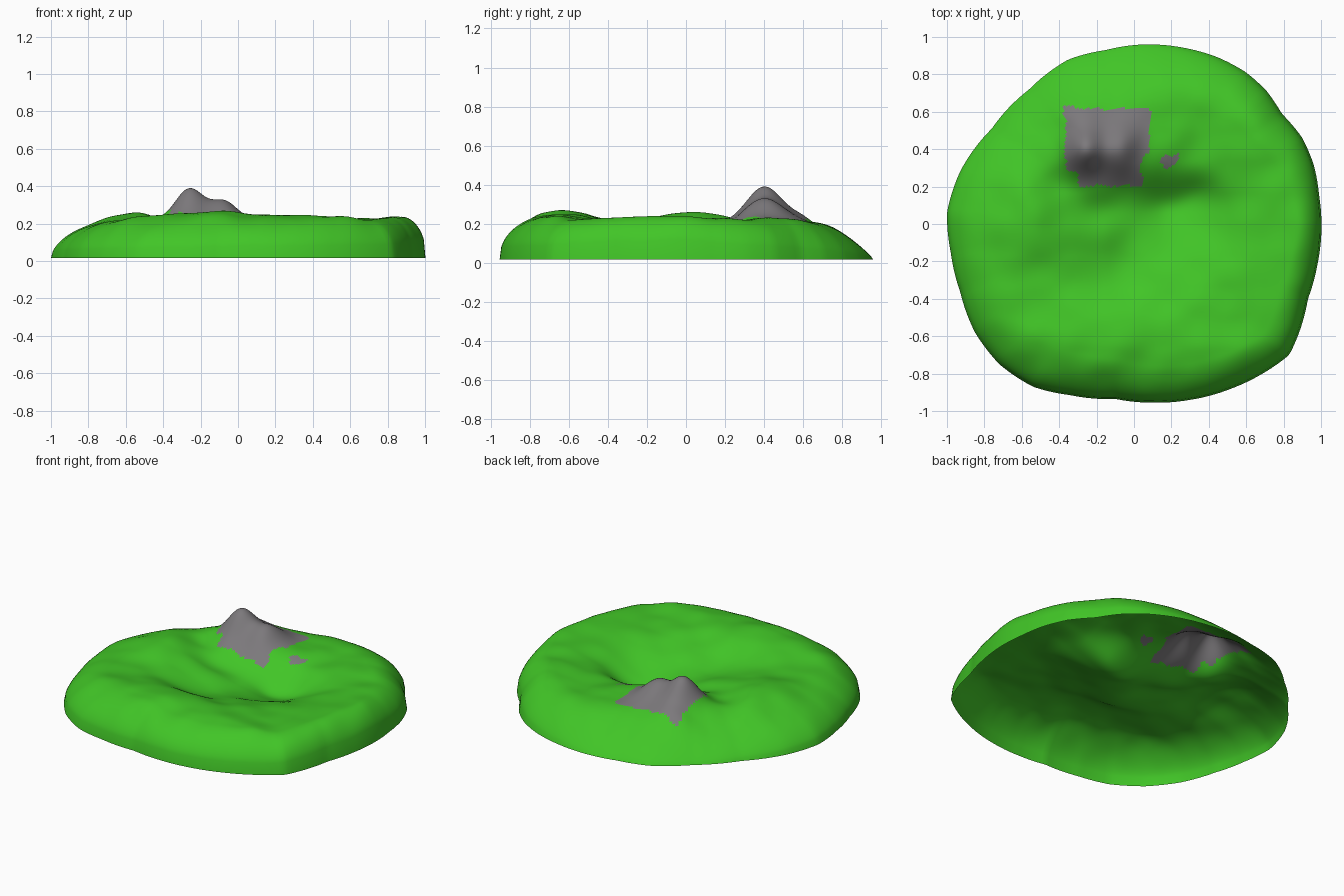
import bpy, bmesh, math
from mathutils import Vector, noise

if "Cube" in bpy.data.objects:
    bpy.data.objects.remove(bpy.data.objects["Cube"])

SEGMENTS, RINGS = 240, 64

# Shoreline seen from above, anticlockwise
SHORE = [(1, -.08), (.99, .15), (.96, .32), (.9, .46), (.79, .59), (.71, .71), (.6, .81), (.45, .89),
         (.25, .945), (.05, .96), (-.15, .93), (-.35, .88), (-.56, .72), (-.76, .51),
         (-.93, .28), (-1, .06), (-.98, -.15), (-.93, -.36), (-.85, -.58), (-.72, -.75),
         (-.54, -.87), (-.34, -.915), (-.1, -.935), (.1, -.955), (.3, -.94), (.52, -.88), (.67, -.81),
         (.83, -.7), (.89, -.56), (.93, -.4), (.98, -.22)]
# Width and sharpness of the bank every 45 degrees, starting at +x
BANK = [(.13, .33), (.24, .5), (.42, .85), (.42, .8), (.36, .52), (.26, .47), (.2, .42), (.18, .42)]
# Hills and dips: x, y, height, spread in x, spread in y
HILLS = [(-.26, .40, .155, .075, .085), (-.07, .40, .085, .065, .09), (-.18, .42, .025, .2, .17),
         (-.33, .60, .04, .1, .06), (-.38, .22, -.025, .08, .07),
         (-.55, .02, .045, .12, .14), (-.12, -.60, .055, .26, .13), (.85, -.2, .025, .12, .3),
         (.42, -.66, .025, .15, .1), (-.2, .08, -.035, .13, .08), (-.08, -.25, -.07, .18, .12),
         (.3, .15, -.06, .14, .08), (.4, -.03, -.035, .13, .12),
         (.35, .42, -.02, .13, .15), (.65, .5, .02, .13, .13)]
BASIN = (.15, .06)


def bell(d, s):
    return math.exp(-d * d / (2 * s * s))


def ring_lerp(table, angle):
    """Interpolate a closed list of (angle, value) pairs."""
    for (a, va), (b, vb) in zip(table, table[1:]):
        if a <= angle <= b:
            return va + (vb - va) * (angle - a) / (b - a)
    return table[-1][1]


def closed(pairs):
    pairs = sorted(pairs)
    (a0, v0), (a1, v1) = pairs[0], pairs[-1]
    return [(a1 - math.tau, v1)] + pairs + [(a0 + math.tau, v0)]


shore = closed([(math.atan2(y, x) % math.tau, math.hypot(x, y)) for x, y in SHORE])
widths = closed([(i * math.pi / 4, b[0]) for i, b in enumerate(BANK)])
powers = closed([(i * math.pi / 4, b[1]) for i, b in enumerate(BANK)])


def height(x, y, inland, width, power):
    h = .214
    for hx, hy, amount, sx, sy in HILLS:
        h += amount * bell(x - hx, sx) * bell(y - hy, sy)
    dx, dy = x - BASIN[0], y - BASIN[1]
    h -= .125 * bell(dx, .19) * bell(dy, .12 if dy > 0 else .18)
    h += .012 * noise.noise(Vector((x * 6, y * 6, 3)))
    t = min(inland / width, 1)
    return max(0, .015 + math.sin(t * math.pi / 2) ** power * (h - .015))


def is_rock(p):
    n = .025 * noise.noise(Vector((p.x * 14, p.y * 14, 7)))
    x, y = p.x + n, p.y - n
    peak = -.37 < x < .085 and .2 < y < .62
    peak = peak and not (x < -.3 and y < .29) and not (x > .04 and y < .37)
    outcrop = .15 < x < .25 and .31 < y < .37
    return peak or outcrop


# Island shell, open underneath
bm = bmesh.new()
rings = []
for k in range(1, RINGS + 1):
    frac = math.sin(k / RINGS * math.pi / 2) * .4 + k / RINGS * .6
    ring = []
    for i in range(SEGMENTS):
        a = i / SEGMENTS * math.tau
        reach = ring_lerp(shore, a)
        r = reach * frac
        x, y = r * math.cos(a), r * math.sin(a)
        z = height(x, y, reach - r, ring_lerp(widths, a), ring_lerp(powers, a))
        ring.append(bm.verts.new((x, y, z)))
    rings.append(ring)
centre = bm.verts.new((0, 0, height(0, 0, 1, .3, 1)))
for i in range(SEGMENTS):
    j = (i + 1) % SEGMENTS
    bm.faces.new((centre, rings[0][i], rings[0][j]))
    for inner, outer in zip(rings, rings[1:]):
        bm.faces.new((inner[i], outer[i], outer[j], inner[j]))

# Grass with a bare rocky peak
for f in bm.faces:
    f.smooth = True
    f.material_index = int(is_rock(f.calc_center_median()))

mesh = bpy.data.meshes.new("island")
bm.to_mesh(mesh)
bm.free()
for name, colour in (("grass", (.053, .56, .02, 1)), ("rock", (.2, .19, .2, 1))):
    mat = bpy.data.materials.new(name)
    mat.diffuse_color = colour
    mat.use_nodes = True
    mat.node_tree.nodes["Principled BSDF"].inputs["Base Color"].default_value = mat.diffuse_color
    mesh.materials.append(mat)
island = bpy.data.objects.new("island", mesh)
bpy.context.collection.objects.link(island)
